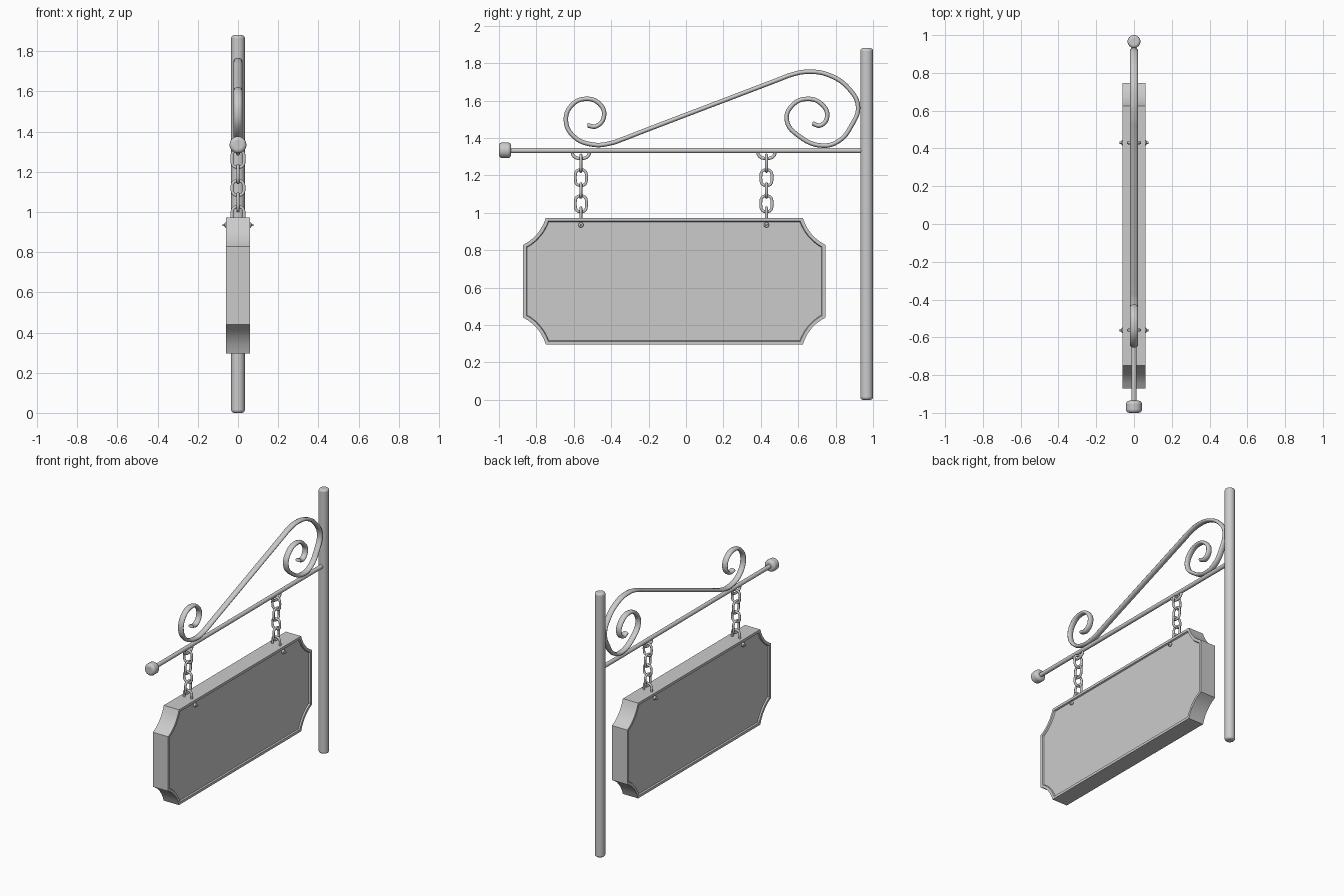
import bpy, bmesh, math
from mathutils import Vector, Matrix

if "Cube" in bpy.data.objects:
    bpy.data.objects.remove(bpy.data.objects["Cube"])


def finish(obj, angle=40):
    bpy.ops.object.select_all(action='DESELECT')
    obj.select_set(True)
    bpy.context.view_layer.objects.active = obj
    bpy.ops.object.shade_smooth_by_angle(angle=math.radians(angle))
    return obj


def rod(name, a, b, radius, bevel=0.0, sides=24):
    """Cylinder between two points with optional rounded rims."""
    a, b = Vector(a), Vector(b)
    d = b - a
    bpy.ops.mesh.primitive_cylinder_add(vertices=sides, radius=radius, depth=d.length)
    o = bpy.context.object
    o.name = name
    o.data.transform(Matrix.Translation((a + b) / 2) @ d.to_track_quat('Z', 'Y').to_matrix().to_4x4())
    if bevel:
        m = o.modifiers.new("rim", 'BEVEL')
        m.width, m.segments, m.limit_method = bevel, 4, 'ANGLE'
    return finish(o)


def tube(name, pts, radius, cyclic=False, flatten=1.0, smooth=True, res=6):
    """Round tube along 3D points, x-scaled by flatten, converted to mesh."""
    c = bpy.data.curves.new(name, 'CURVE')
    c.dimensions = '3D'
    c.bevel_depth, c.bevel_resolution, c.resolution_u = radius, 3, res
    c.use_fill_caps = True
    s = c.splines.new('BEZIER')
    s.bezier_points.add(len(pts) - 1)
    for bp, p in zip(s.bezier_points, pts):
        bp.co = p
        bp.handle_left_type = bp.handle_right_type = 'AUTO' if smooth else 'VECTOR'
    s.use_cyclic_u = cyclic
    o = bpy.data.objects.new(name, c)
    bpy.context.collection.objects.link(o)
    bpy.ops.object.select_all(action='DESELECT')
    o.select_set(True)
    bpy.context.view_layer.objects.active = o
    bpy.ops.object.convert(target='MESH')
    o = bpy.context.object
    o.data.transform(Matrix.Diagonal((flatten, 1, 1, 1)))
    return finish(o, 60)


def link(name, y, z, half_w, half_h, edge_on):
    """Chain link with rounded corners, in the yz plane or turned edge-on."""
    r = 0.024
    pts = []
    for sx, sz, a0 in ((1, 1, 0), (-1, 1, 90), (-1, -1, 180), (1, -1, 270)):
        for k in range(4):
            a = math.radians(a0 + 30 * k)
            u = sx * (half_w - r) + r * math.cos(a)
            v = sz * (half_h - r) + r * math.sin(a)
            pts.append((u, y, z + v) if edge_on else (0, y + u, z + v))
    return tube(name, pts, 0.008, True, res=2)


# Post, horizontal bar and end knob
rod("post", (0, 0.966, 0), (0, 0.966, 1.88), 0.034, 0.014, 32)
rod("bar", (0, -0.95, 1.333), (0, 0.95, 1.333), 0.0145)
rod("end_knob", (0, -1.0, 1.334), (0, -0.935, 1.334), 0.042, 0.018)

# Scrollwork: spiral, straight rise, large bend, spiral
scroll = [(-0.527, 1.467), (-0.479, 1.463), (-0.438, 1.519), (-0.463, 1.583),
          (-0.537, 1.609), (-0.612, 1.574), (-0.642, 1.492), (-0.600, 1.408),
          (-0.495, 1.364), (-0.398, 1.373), (-0.34, 1.393), (-0.25, 1.428),
          (0.50, 1.714), (0.56, 1.737), (0.65, 1.754), (0.767, 1.735),
          (0.874, 1.660), (0.920, 1.567), (0.885, 1.467), (0.82, 1.386),
          (0.73, 1.359), (0.607, 1.408), (0.539, 1.492), (0.564, 1.570),
          (0.65, 1.609), (0.73, 1.576), (0.755, 1.515), (0.718, 1.467), (0.676, 1.478)]
tube("scroll", [(0, y, z) for y, z in scroll], 0.0125, flatten=1.7)

# Sign board: scooped corners and a recessed panel on both faces
CY, CZ, HW, HH, T = -0.0625, 0.634, 0.8085, 0.339, 0.06
DY, DZ = 0.122, 0.145
corner = []
for k in range(7):
    t = k / 6
    a = Vector((HW, HH - DZ))
    b = Vector((HW - DY, HH))
    c = (a + b) / 2 + Vector((-0.028, -0.028))
    corner.append(a * (1 - t) ** 2 + c * 2 * t * (1 - t) + b * t ** 2)
outline = []
for sy, sz in ((1, 1), (-1, 1), (-1, -1), (1, -1)):
    seq = corner if sy * sz > 0 else corner[::-1]
    outline += [(CY + sy * p.x, CZ + sz * p.y) for p in seq]

bm = bmesh.new()
back = bm.faces.new([bm.verts.new((-T, y, z)) for y, z in outline])
ext = bmesh.ops.extrude_face_region(bm, geom=[back], use_keep_orig=True)
bmesh.ops.translate(bm, vec=(2 * T, 0, 0), verts=[v for v in ext['geom'] if isinstance(v, bmesh.types.BMVert)])
bmesh.ops.recalc_face_normals(bm, faces=bm.faces)
big = [f for f in bm.faces if len(f.verts) > 4]
bmesh.ops.inset_individual(bm, faces=big, thickness=0.018, use_even_offset=True)
bmesh.ops.inset_individual(bm, faces=big, thickness=0.004, depth=-0.010, use_even_offset=True)
mesh = bpy.data.meshes.new("sign_board")
bm.to_mesh(mesh)
bm.free()
board = bpy.data.objects.new("sign_board", mesh)
bpy.context.collection.objects.link(board)
finish(board, 25)

# Two hanging chains with hanger loops and pins through the board
for side, y in (("outer", -0.562), ("inner", 0.43)):
    tube(side + "_hanger", [(0, y + u, z) for u, z in
         ((-0.046, 1.33), (-0.042, 1.308), (-0.022, 1.293), (0.022, 1.293), (0.042, 1.308), (0.046, 1.33))],
         0.009, res=3)
    for i, (z, h, edge_on) in enumerate(((1.265, 0.043, True), (1.188, 0.042, False), (1.119, 0.036, True),
                                         (1.048, 0.042, False), (0.983, 0.043, True))):
        link(f"{side}_link_{i + 1}", y, z, 0.029, h, edge_on)
    rod(side + "_pin", (-0.078, y, 0.935), (0.078, y, 0.935), 0.006, 0.003, 12)
    for s in (-1, 1):
        rod(f"{side}_pin_head_{'left' if s < 0 else 'right'}", (s * 0.049, y, 0.935), (s * 0.066, y, 0.935), 0.014, 0.005, 16)
